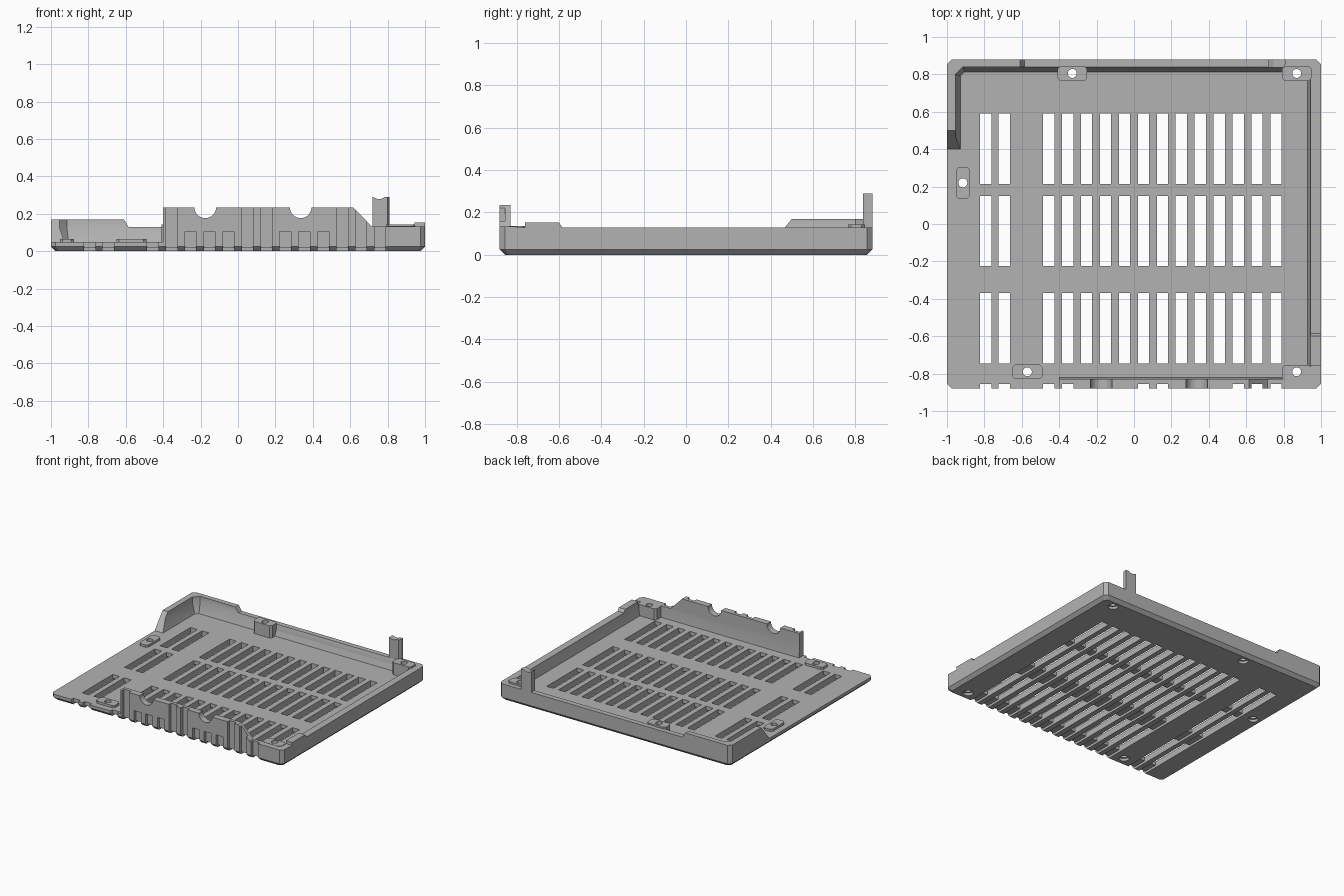
import bpy, bmesh, math

if "Cube" in bpy.data.objects:
    bpy.data.objects.remove(bpy.data.objects["Cube"])

gray = bpy.data.materials.new("plain_gray")
gray.use_nodes = True
gray.diffuse_color = (0.45, 0.45, 0.45, 1)
gray.node_tree.nodes["Principled BSDF"].inputs["Base Color"].default_value = (0.45, 0.45, 0.45, 1)

W, D, FLOOR = 1.0, 0.88, 0.048


def solids(name, items):
    """Each item is a list of matching loops, skinned into a closed solid."""
    bm = bmesh.new()
    for loops in items:
        rings = [[bm.verts.new(p) for p in loop] for loop in loops]
        n = len(rings[0])
        for a, b in zip(rings, rings[1:]):
            for i in range(n):
                bm.faces.new((a[i], a[(i + 1) % n], b[(i + 1) % n], b[i]))
        bm.faces.new(rings[0][::-1])
        bm.faces.new(rings[-1])
    bmesh.ops.recalc_face_normals(bm, faces=bm.faces)
    mesh = bpy.data.meshes.new(name)
    bm.to_mesh(mesh)
    bm.free()
    mesh.materials.append(gray)
    ob = bpy.data.objects.new(name, mesh)
    bpy.context.collection.objects.link(ob)
    return ob


def rect(x0, x1, y0, y1, z, c=0.0):
    """Flat outline with optional cut corners."""
    if not c:
        return [(x0, y0, z), (x1, y0, z), (x1, y1, z), (x0, y1, z)]
    return [(x0 + c, y0, z), (x1 - c, y0, z), (x1, y0 + c, z), (x1, y1 - c, z),
            (x1 - c, y1, z), (x0 + c, y1, z), (x0, y1 - c, z), (x0, y0 + c, z)]


def block(x0, x1, y0, y1, z0, z1, c=0.0):
    return [rect(x0, x1, y0, y1, z0, c), rect(x0, x1, y0, y1, z1, c)]


def along_y(pts, y0, y1):
    return [[(x, y, z) for x, z in pts] for y in (y0, y1)]


def along_x(pts, x0, x1):
    return [[(x, y, z) for y, z in pts] for x in (x0, x1)]


def circle(x, y, z, r, n=24):
    t = 2 * math.pi / n
    return [(x + r * math.cos(i * t), y + r * math.sin(i * t), z) for i in range(n)]


def boolean(ob, cutter, op="DIFFERENCE"):
    mod = ob.modifiers.new("cut", "BOOLEAN")
    mod.operation, mod.solver, mod.object = op, "EXACT", cutter
    bpy.context.view_layer.objects.active = ob
    bpy.ops.object.modifier_apply(modifier=mod.name)


# Slot columns, rows and screw positions
columns = [-0.456 + 0.1013 * i for i in range(13)]
side_columns = [-0.793, -0.694]
rows = [(0.215, 0.59), (-0.225, 0.15), (-0.745, -0.37)]
short = (2, 3, 4, 7, 8, 9)
HALF = 0.03
screws = [(-0.33, 0.805), (0.87, 0.805), (-0.915, 0.22), (-0.57, -0.79), (0.87, -0.79)]

# Helper volumes
hull = solids("hull_helper", [block(-W, W, -D, D, -0.1, 0.5, 0.025)])
inner = solids("inside_helper", [[
    rect(-0.925, 0.925, -0.82, 0.81, FLOOR - 0.01, 0.02),
    rect(-0.955, 0.945, -0.83, 0.84, 0.13, 0.04),
    rect(-0.955, 0.945, -0.83, 0.84, 0.5, 0.04)]])
slots = solids("slot_helper", [block(x - HALF, x + HALF, a, b, -0.1, 0.1)
                               for x in side_columns + columns for a, b in rows])
channels = solids("channel_helper", [block(x - HALF, x + HALF, -1, 0.59, -0.1, 0.018)
                                     for x in side_columns + columns])
notches = [block(x - HALF, x + HALF, -1, -0.855, -0.2, 0.105 if i in short else 0.5)
           for i, x in enumerate(columns)]
notches += [block(x - HALF, x + HALF, -1, -0.855, -0.2, 0.5) for x in side_columns]
notches = solids("notch_helper", notches)
holes = solids("hole_helper", [[circle(x, y, -0.01, 0.036), circle(x, y, 0.02, 0.036),
                                circle(x, y, 0.0201, 0.024), circle(x, y, 0.3, 0.024)]
                               for x, y in screws])
helpers = [hull, inner, slots, channels, notches, holes]

# Slotted floor with a chamfered lower edge
floor = solids("floor", [[rect(-W + 0.025, W - 0.025, -D + 0.025, D - 0.025, 0, 0.02),
                          rect(-W, W, -D, D, 0.025, 0.025),
                          rect(-W, W, -D, D, FLOOR, 0.025)]])
for cutter in (slots, channels, notches, holes):
    boolean(floor, cutter)

# Side walls as elevation profiles
back = solids("back_wall", [along_y([(-1, FLOOR), (-1, 0.17), (-0.61, 0.17), (-0.585, 0.13),
                                     (1, 0.13), (1, FLOOR)], 0.78, 0.95)])
left = solids("right_wall", [along_x([(0.4, FLOOR), (0.5, 0.17), (0.9, 0.17),
                                      (0.9, FLOOR)], -1.1, -0.9)])
right = solids("left_wall", [along_x([(-0.9, FLOOR), (-0.9, 0.13), (-0.76, 0.13), (-0.76, 0.153),
                                      (-0.6, 0.153), (-0.585, 0.13), (0.9, 0.13),
                                      (0.9, FLOOR)], 0.9, 1.1)])

# Front wall with two round cable scallops and grooves
profile = [(-0.4, FLOOR), (-0.4, 0.235)]
for cx in (-0.175, 0.335):
    profile += [(cx - 0.058 * math.cos(a), 0.235 - 0.058 * math.sin(a))
                for a in [math.pi * i / 16 for i in range(17)]]
profile += [(0.615, 0.235), (0.715, 0.133), (1, 0.133), (1, FLOOR)]
front = solids("front_wall", [along_y(profile, -0.95, -0.8)])

for wall in (back, left, right, front):
    boolean(wall, hull, "INTERSECT")
    boolean(wall, inner)
boolean(front, notches)

# Screw bosses
tops = [0.143, 0.143, 0.066, 0.066, 0.135]
spans = [(-0.41, -0.25, 0.765, 0.845), (0.79, 0.95, 0.765, 0.845), (-0.953, -0.877, 0.135, 0.305),
         (-0.65, -0.49, -0.83, -0.75), (0.79, 0.95, -0.835, -0.755)]
names = ["back_middle", "back_left", "right_side", "front_right", "front_left"]
parts = [floor, back, left, right, front]
for name, s, top in zip(names, spans, tops):
    boss = solids(name + "_boss", [block(*s, FLOOR, top, 0.015)])
    boolean(boss, holes)
    parts.append(boss)
for wall in (back, right, front):
    boolean(wall, holes)

# Upright post with a dipped top on the back wall
post = solids("post", [along_y([(0.72, 0.13), (0.72, 0.29), (0.745, 0.28), (0.765, 0.28),
                                (0.785, 0.29), (0.81, 0.29), (0.81, 0.13)], 0.836, D)])
corner = solids("corner_helper", [[[(0.78, 0.8, z), (0.83, 0.8, z), (0.83, 0.89, z)]
                                   for z in (0.1, 0.4)]])
boolean(post, corner)
parts.append(post)

for ob in helpers + [corner]:
    bpy.data.objects.remove(ob)

bpy.ops.object.select_all(action="DESELECT")
for ob in parts:
    ob.select_set(True)
bpy.context.view_layer.objects.active = floor
bpy.ops.object.shade_smooth_by_angle(angle=math.radians(20))
